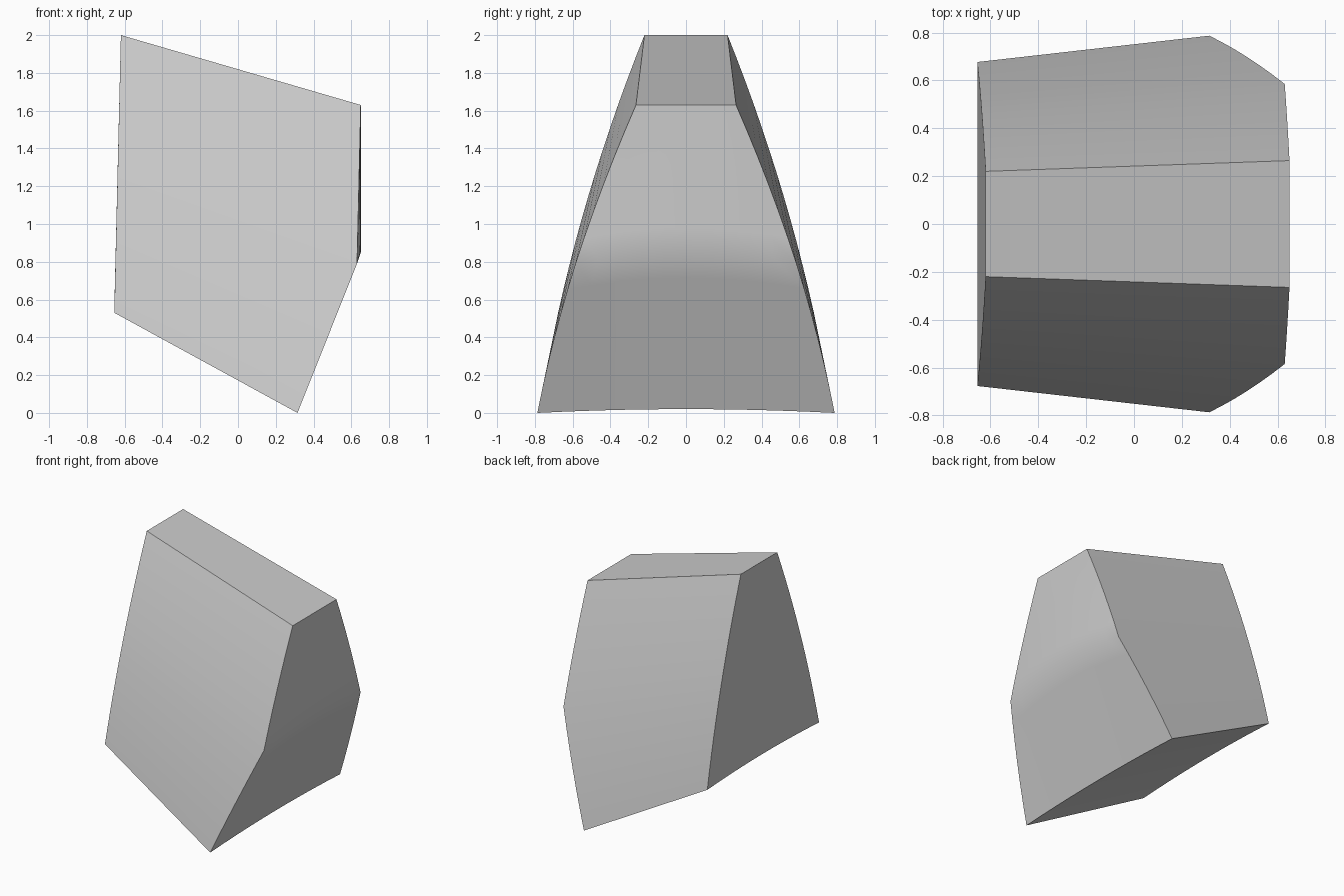
import bpy
import bmesh
from mathutils import Vector

cube = bpy.data.objects.get("Cube")
if cube:
    bpy.data.objects.remove(cube, do_unlink=True)

ROWS, COLS = 12, 10

# Edge stations: x, half width, z, then centre-line offsets in x and z
TOP_LOW = Vector((0.65, 0.265, 1.63, 0.0, 0.0))
BEND = Vector((0.63, 0.585, 0.79, 0.02, 0.06))
FOOT = Vector((0.315, 0.787, 0.0, 0.0, 0.02))
TOP_HIGH = Vector((-0.62, 0.22, 2.0, 0.0, 0.0))
HEEL = Vector((-0.655, 0.677, 0.53, 0.0, 0.02))


def arc(a, b, t, bulge):
    """Point between two stations, with the width bowed outward."""
    p = a.lerp(b, t)
    p[1] += bulge * 4 * t * (1 - t)
    return p


def low_side(t):
    if t <= 0.5:
        return arc(TOP_LOW, BEND, t * 2, 0.012)
    return arc(BEND, FOOT, t * 2 - 1, 0.012)


def high_side(t):
    return arc(TOP_HIGH, HEEL, t, 0.033)


def across(p):
    """Row of points from front to back through one station."""
    for j in range(COLS + 1):
        s = 2 * j / COLS - 1
        k = 1 - s * s
        yield (p[0] + p[3] * k, p[1] * s, p[2] + p[4] * k)


bm = bmesh.new()


def side_grid(side):
    return [[bm.verts.new(c) for c in across(side(i / ROWS))]
            for i in range(ROWS + 1)]


def fill(a, b):
    """Strip of quads between two lines of vertices."""
    for k in range(len(a) - 1):
        bm.faces.new((a[k], a[k + 1], b[k + 1], b[k]))


low = side_grid(low_side)
high = side_grid(high_side)

# End faces
for grid in (low, high):
    for i in range(ROWS):
        fill(grid[i], grid[i + 1])

# Top and underside
for i in (0, ROWS):
    fill(low[i], high[i])

# Bowed front and back faces
for j in (0, COLS):
    fill([r[j] for r in low], [r[j] for r in high])

bmesh.ops.recalc_face_normals(bm, faces=bm.faces)
mesh = bpy.data.meshes.new("curved_block")
bm.to_mesh(mesh)
bm.free()

block = bpy.data.objects.new("curved_block", mesh)
bpy.context.collection.objects.link(block)

# Plain grey finish
grey = bpy.data.materials.new("light_grey")
grey.use_nodes = True
colour = (0.6, 0.6, 0.6, 1.0)
grey.diffuse_color = colour
grey.node_tree.nodes["Principled BSDF"].inputs["Base Color"].default_value = colour
mesh.materials.append(grey)

bpy.ops.object.select_all(action='DESELECT')
block.select_set(True)
bpy.context.view_layer.objects.active = block
bpy.ops.object.shade_smooth_by_angle(angle=0.52)
